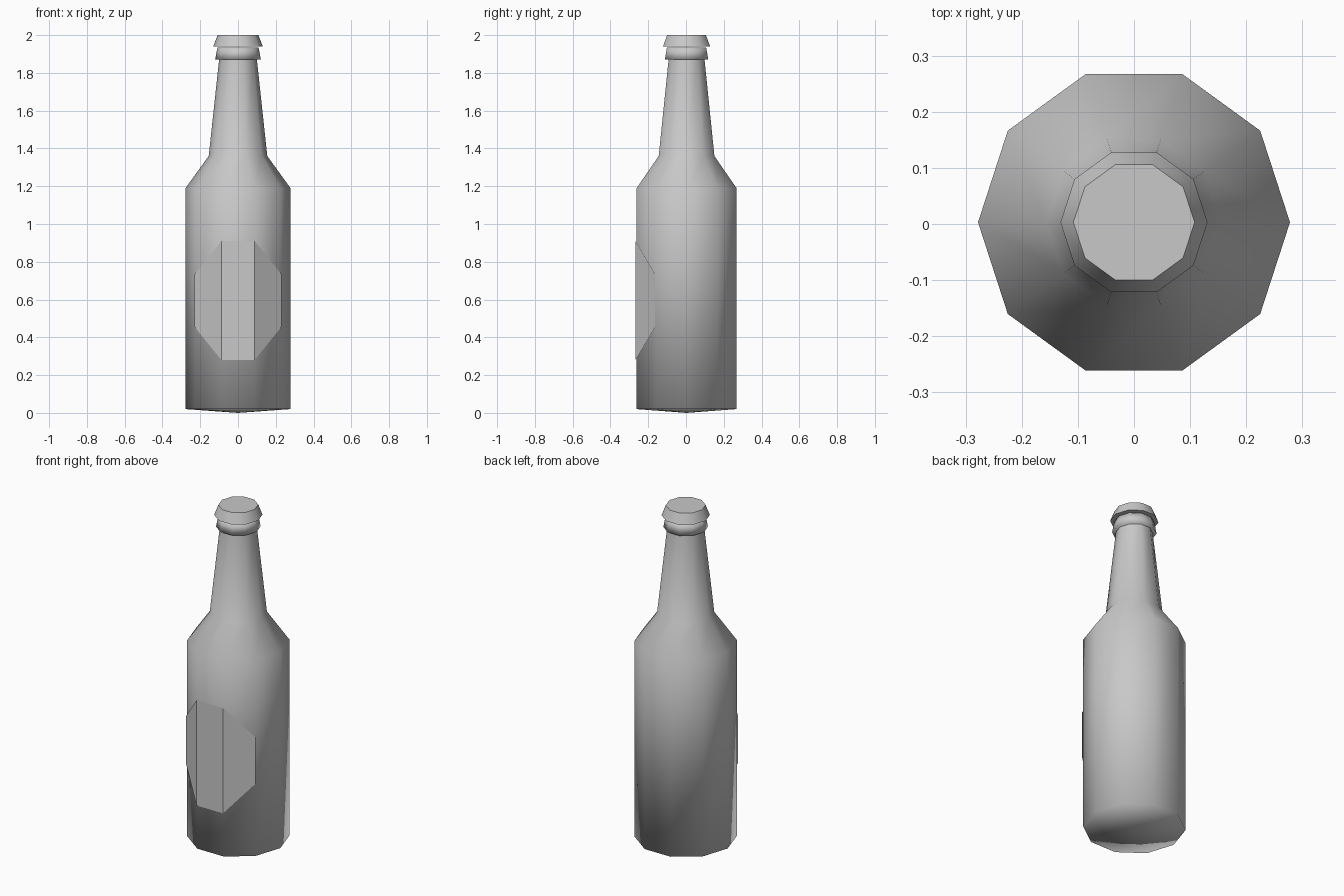
import bpy
import bmesh
import math

if "Cube" in bpy.data.objects:
    bpy.data.objects.remove(bpy.data.objects["Cube"], do_unlink=True)

SIDES = 10
Y_SHIFT = 0.003

grey = bpy.data.materials.new("plain_grey")
grey.use_nodes = True
colour = (0.58, 0.58, 0.58, 1)
grey.diffuse_color = colour
grey.node_tree.nodes["Principled BSDF"].inputs["Base Color"].default_value = colour


def point(radius, step, z):
    a = math.tau * step / SIDES
    return (radius * math.cos(a), radius * math.sin(a) + Y_SHIFT, z)


def finish(name, bm, smooth):
    mesh = bpy.data.meshes.new(name)
    for f in bm.faces:
        f.smooth = smooth
    bm.to_mesh(mesh)
    bm.free()
    mesh.materials.append(grey)
    obj = bpy.data.objects.new(name, mesh)
    bpy.context.collection.objects.link(obj)
    return obj


def lathe(name, profile, smooth=True):
    """Turn a bottom-to-top (radius, z) profile; zero radius closes to a point."""
    bm = bmesh.new()
    rings = []
    for r, z in profile:
        count = SIDES if r > 0 else 1
        rings.append([bm.verts.new(point(r, i, z)) for i in range(count)])
    for low, high in zip(rings, rings[1:]):
        for i in range(SIDES):
            j = (i + 1) % SIDES
            if len(low) == 1:
                bm.faces.new((low[0], high[j], high[i]))
            elif len(high) == 1:
                bm.faces.new((low[i], low[j], high[0]))
            else:
                bm.faces.new((low[i], low[j], high[j], high[i]))
    return finish(name, bm, smooth)


# Bottle body with shoulder and tapering neck
lathe("bottle_body", [(0, 0), (0.278, 0.02), (0.278, 1.19),
                      (0.155, 1.36), (0.098, 1.89)])

# Collar below the cap
lathe("neck_collar", [(0, 1.87), (0.121, 1.87), (0.109, 1.935), (0, 1.935)])

# Flared cap with crisp rims
cap = lathe("bottle_cap", [(0, 1.94), (0.131, 1.94), (0.108, 2.0), (0, 2.0)])
bpy.ops.object.select_all(action="DESELECT")
cap.select_set(True)
bpy.context.view_layer.objects.active = cap
bpy.ops.object.shade_smooth_by_angle(angle=math.radians(40))

# Eight-cornered label folded over the three front sides
bm = bmesh.new()
columns = []
for step, half in ((6, 0.14), (7, 0.315), (8, 0.315), (9, 0.14)):
    columns.append([bm.verts.new(point(0.284, step, 0.595 + s * half))
                    for s in (-1, 1)])
for a, b in zip(columns, columns[1:]):
    bm.faces.new((a[0], b[0], b[1], a[1]))
finish("front_label", bm, False)
